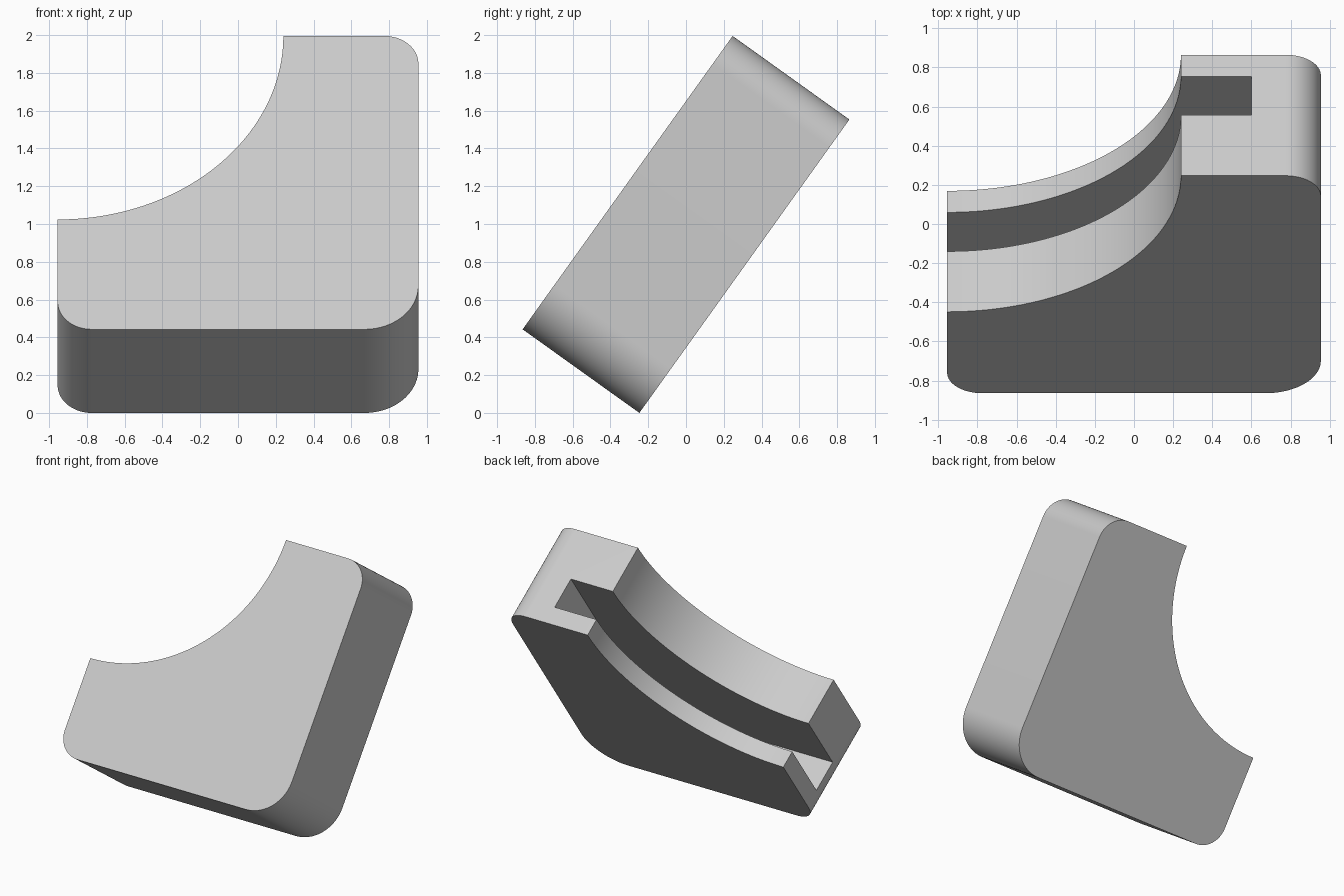
import bpy
import bmesh
from math import sin, cos, pi, radians

if "Cube" in bpy.data.objects:
    bpy.data.objects.remove(bpy.data.objects["Cube"])

HALF = 0.955      # half side of the square outline
DEPTH = 0.76      # block thickness
TILT = radians(35.6)
SCOOP = 1.195     # radius of the concave quarter circle

grey = bpy.data.materials.new("light_grey")
grey.use_nodes = True
grey.diffuse_color = (0.6, 0.6, 0.6, 1)
grey.node_tree.nodes["Principled BSDF"].inputs["Base Color"].default_value = (0.6, 0.6, 0.6, 1)


def arc(cx, cz, r, start, end, steps):
    """Points along an arc, angles in quarter turns."""
    angles = [(start + (end - start) * i / steps) * pi / 2 for i in range(steps + 1)]
    return [(cx + r * cos(a), cz + r * sin(a)) for a in angles]


def prism(name, outline, y0, y1):
    """Extrude an XZ outline from y0 to y1."""
    bm = bmesh.new()
    base = bm.faces.new([bm.verts.new((x, y0, z)) for x, z in outline])
    grown = bmesh.ops.extrude_face_region(bm, geom=[base])["geom"]
    moved = [v for v in grown if isinstance(v, bmesh.types.BMVert)]
    bmesh.ops.translate(bm, verts=moved, vec=(0, y1 - y0, 0))
    bmesh.ops.recalc_face_normals(bm, faces=bm.faces)
    mesh = bpy.data.meshes.new(name)
    bm.to_mesh(mesh)
    bm.free()
    mesh.materials.append(grey)
    obj = bpy.data.objects.new(name, mesh)
    bpy.context.collection.objects.link(obj)
    return obj


# Block outline: three rounded corners and a concave quarter circle
small, large = 0.18, 0.285
outline = (
    arc(-HALF + small, -HALF + small, small, 2, 3, 16)
    + arc(HALF - large, -HALF + large, large, 3, 4, 20)
    + arc(HALF - small, HALF - small, small, 0, 1, 16)
    + arc(-HALF, HALF, SCOOP, 0, -1, 48)
)
block = prism("corner_block", outline, -DEPTH / 2, DEPTH / 2)

# Square-cornered slot opening into the scoop, top and side
slot = prism("slot_cutter", [(-1.5, -0.75), (0.6, -0.75), (0.6, 1.5), (-1.5, 1.5)], 0, 0.245)
slot.hide_render = True
cut = block.modifiers.new("slot", "BOOLEAN")
cut.operation = "DIFFERENCE"
cut.solver = "EXACT"
cut.object = slot
bpy.ops.object.select_all(action="DESELECT")
block.select_set(True)
bpy.context.view_layer.objects.active = block
bpy.ops.object.modifier_apply(modifier=cut.name)
bpy.data.objects.remove(slot)
bpy.ops.object.shade_smooth_by_angle(angle=radians(30))

# Lean the block back so it rests on its lower rear edge
block.rotation_euler.x = -TILT
block.location.z = HALF * cos(TILT) + DEPTH / 2 * sin(TILT)
